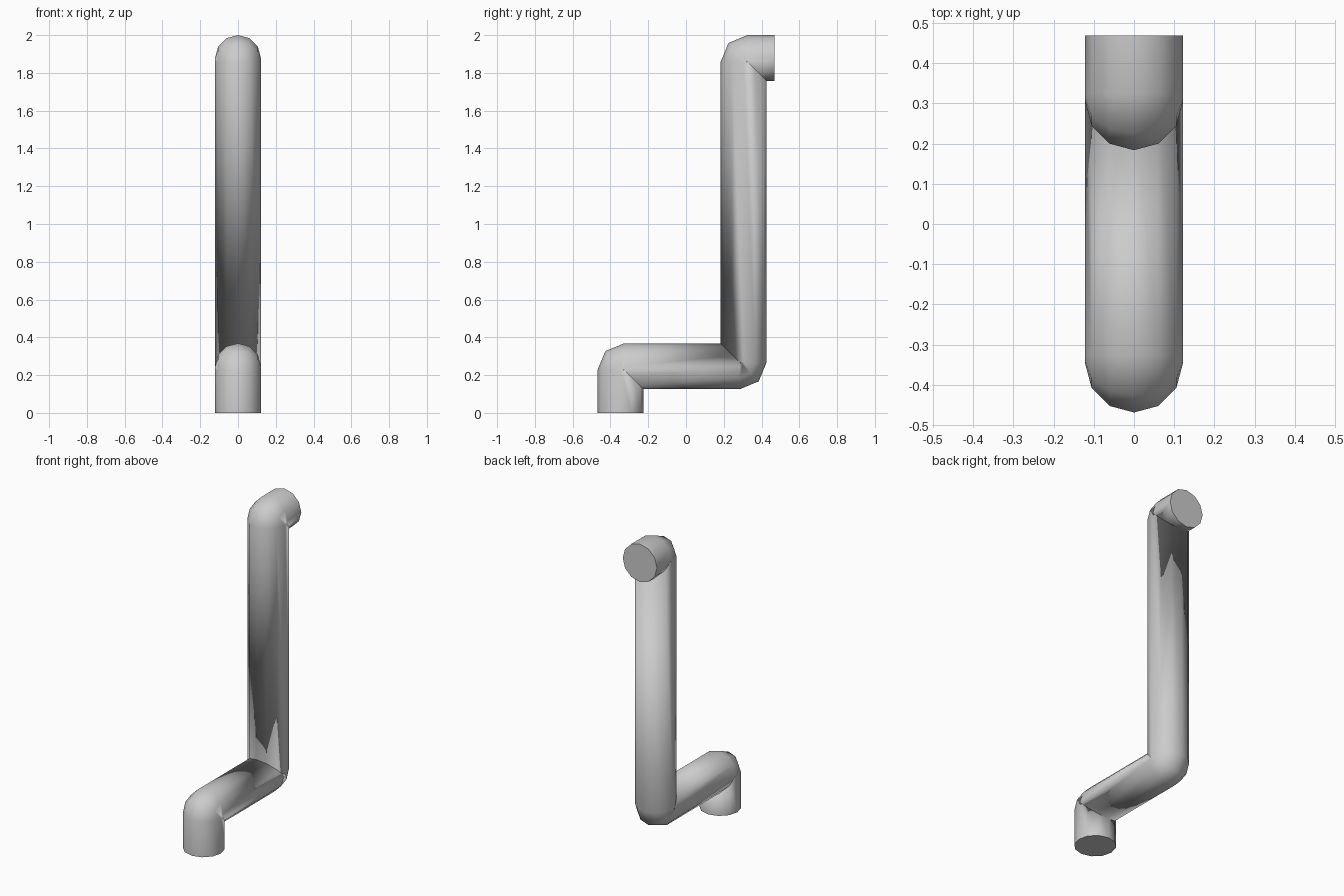
import bpy, bmesh
from math import sin, cos, tau
from mathutils import Vector

if "Cube" in bpy.data.objects:
    bpy.data.objects.remove(bpy.data.objects["Cube"])

R = 0.1215      # pipe radius
SIDES = 12
BEND = 0.02     # tight elbow radius, two segments per elbow

# centre line corners (y, z)
path = [Vector(p) for p in [(-0.347, 0), (-0.347, 0.247), (0.305, 0.247),
                            (0.305, 2 - R), (0.468, 2 - R)]]

# ring stations: (centre, direction)
stations = [(path[0], (path[1] - path[0]).normalized())]
for a, b, c in zip(path, path[1:], path[2:]):
    d1, d2 = (b - a).normalized(), (c - b).normalized()
    mid = (d1 + d2).normalized()
    hub = b + (d2 - d1) * BEND
    out = (d1 - d2).normalized()
    stations += [(b - d1 * BEND, d1), (hub + out * BEND, mid), (b + d2 * BEND, d2)]
stations.append((path[-1], (path[-1] - path[-2]).normalized()))

# pipe: sweep a 12-sided ring along the stations
bm = bmesh.new()
rings = []
for c, d in stations:
    n = Vector((-d.y, d.x))
    ring = []
    for i in range(SIDES):
        t = tau * i / SIDES
        p = c + n * (R * sin(t))
        ring.append(bm.verts.new((R * cos(t), p.x, p.y)))
    rings.append(ring)
for r1, r2 in zip(rings, rings[1:]):
    for i in range(SIDES):
        j = (i + 1) % SIDES
        bm.faces.new((r1[i], r1[j], r2[j], r2[i])).smooth = True

# flat end caps with sharp rims
for ring in (rings[0][::-1], rings[-1]):
    cap = bm.faces.new(ring)
    for e in cap.edges:
        e.smooth = False
bmesh.ops.recalc_face_normals(bm, faces=bm.faces[:])

mesh = bpy.data.meshes.new("bent_pipe")
bm.to_mesh(mesh)
bm.free()
bpy.context.collection.objects.link(bpy.data.objects.new("bent_pipe", mesh))
